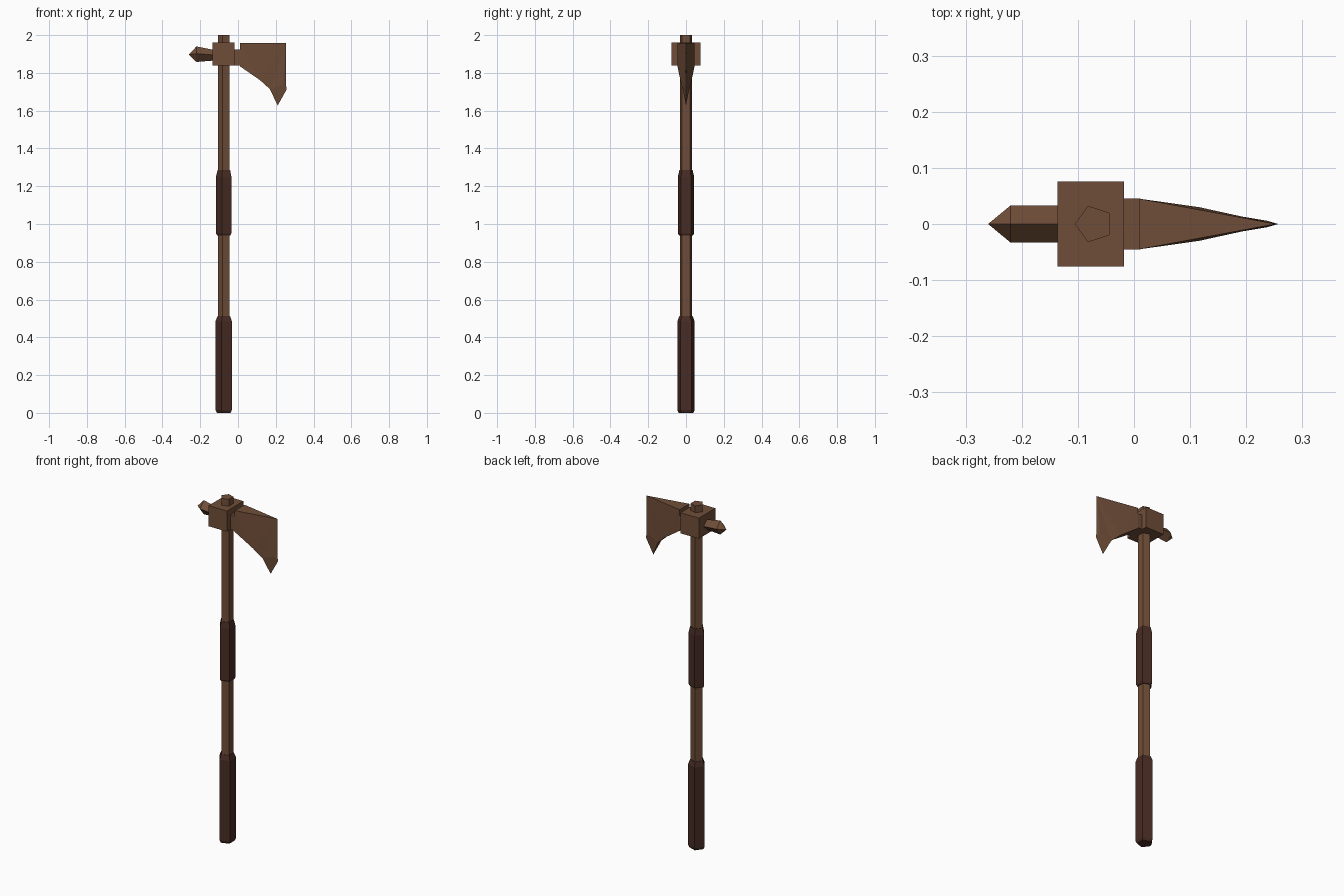
import bpy, bmesh, math

if "Cube" in bpy.data.objects:
    bpy.data.objects.remove(bpy.data.objects["Cube"])

def material(name, rgb):
    m = bpy.data.materials.new(name)
    m.diffuse_color = (*rgb, 1)
    m.use_nodes = True
    m.node_tree.nodes["Principled BSDF"].inputs["Base Color"].default_value = m.diffuse_color
    return m

BROWN = material("warm brown", (0.162, 0.076, 0.040))
DARK = material("dark leather", (0.063, 0.025, 0.017))
AXIS_X = -0.0715

def make(name, verts, faces, mat):
    mesh = bpy.data.meshes.new(name)
    mesh.from_pydata(verts, [], faces)
    bm = bmesh.new()
    bm.from_mesh(mesh)
    bmesh.ops.remove_doubles(bm, verts=bm.verts, dist=1e-5)
    bmesh.ops.recalc_face_normals(bm, faces=bm.faces)
    bm.to_mesh(mesh)
    bm.free()
    mesh.materials.append(mat)
    obj = bpy.data.objects.new(name, mesh)
    bpy.context.collection.objects.link(obj)
    return obj

def loft(name, rings, mat):
    """Join equal-sized rings with quads and cap both ends."""
    n = len(rings[0])
    verts = [v for r in rings for v in r]
    faces = [(k*n + i, k*n + (i+1) % n, (k+1)*n + (i+1) % n, (k+1)*n + i)
             for k in range(len(rings) - 1) for i in range(n)]
    faces += [tuple(range(n)), tuple(range(len(verts) - n, len(verts)))]
    return make(name, verts, faces, mat)

def pentagon(z, r):
    return [(AXIS_X + r*math.cos(math.pi + i*math.tau/5),
             r*math.sin(math.pi + i*math.tau/5), z) for i in range(5)]

def diamond(x, ry, low, mid, high):
    return [(x, ry, mid), (x, 0, high), (x, -ry, mid), (x, 0, low)]

def box(name, x0, x1, y, z0, z1, mat):
    ring = lambda z: [(x0, -y, z), (x1, -y, z), (x1, y, z), (x0, y, z)]
    return loft(name, [ring(z0), ring(z1)], mat)

# Five-sided shaft and two wrapped grips
loft("shaft", [pentagon(0.02, 0.034), pentagon(2.0, 0.034)], BROWN)
loft("lower_grip", [pentagon(z, r) for z, r in
     ((0, 0.040), (0.015, 0.048), (0.485, 0.048), (0.512, 0.037))], DARK)
loft("middle_grip", [pentagon(z, r) for z, r in
     ((0.94, 0.039), (0.95, 0.045), (1.25, 0.045), (1.285, 0.037))], DARK)

# Head block and neck behind the blade
box("head_block", -0.136, -0.018, 0.0755, 1.84, 1.96, BROWN)
box("blade_neck", -0.02, 0.012, 0.045, 1.84, 1.925, BROWN)

# Rear spike, flared towards a blunt point
loft("rear_spike", [diamond(-0.13, 0.033, 1.865, 1.895, 1.922),
                    diamond(-0.22, 0.033, 1.858, 1.902, 1.94)], BROWN)
tip = diamond(-0.22, 0.033, 1.858, 1.902, 1.94) + [(-0.26, 0, 1.897)]
make("spike_point", tip, [(i, (i+1) % 4, 4) for i in range(4)], BROWN)

# Bearded blade: one cheek, mirrored across y = 0
cheek = [(0.01, 0.045, 1.958), (0.253, 0, 1.958),            # top edge
         (0.01, 0.045, 1.835), (0.116, 0.030, 1.762),        # lower curve
         (0.169, 0.017, 1.714), (0.21, 0, 1.627),            # beard
         (0.257, 0, 1.712), (0.253, 0, 1.75), (0.236, 0.006, 1.738)]
sides = [(0, 2, 3), (0, 3, 1), (1, 3, 4), (1, 4, 8), (4, 5, 8),
         (8, 5, 6), (8, 6, 7), (1, 8, 7)]
n = len(cheek)
verts = cheek + [(x, -y, z) for x, y, z in cheek]
faces = sides + [tuple(i + n for i in reversed(f)) for f in sides]
faces += [(0, 1, n), (0, n, n + 2, 2)]                       # top and back
faces += [(a, b, b + n, a + n) for a, b in ((2, 3), (3, 4))]
faces += [(4, 5, 4 + n)]
make("blade", verts, faces, BROWN)
